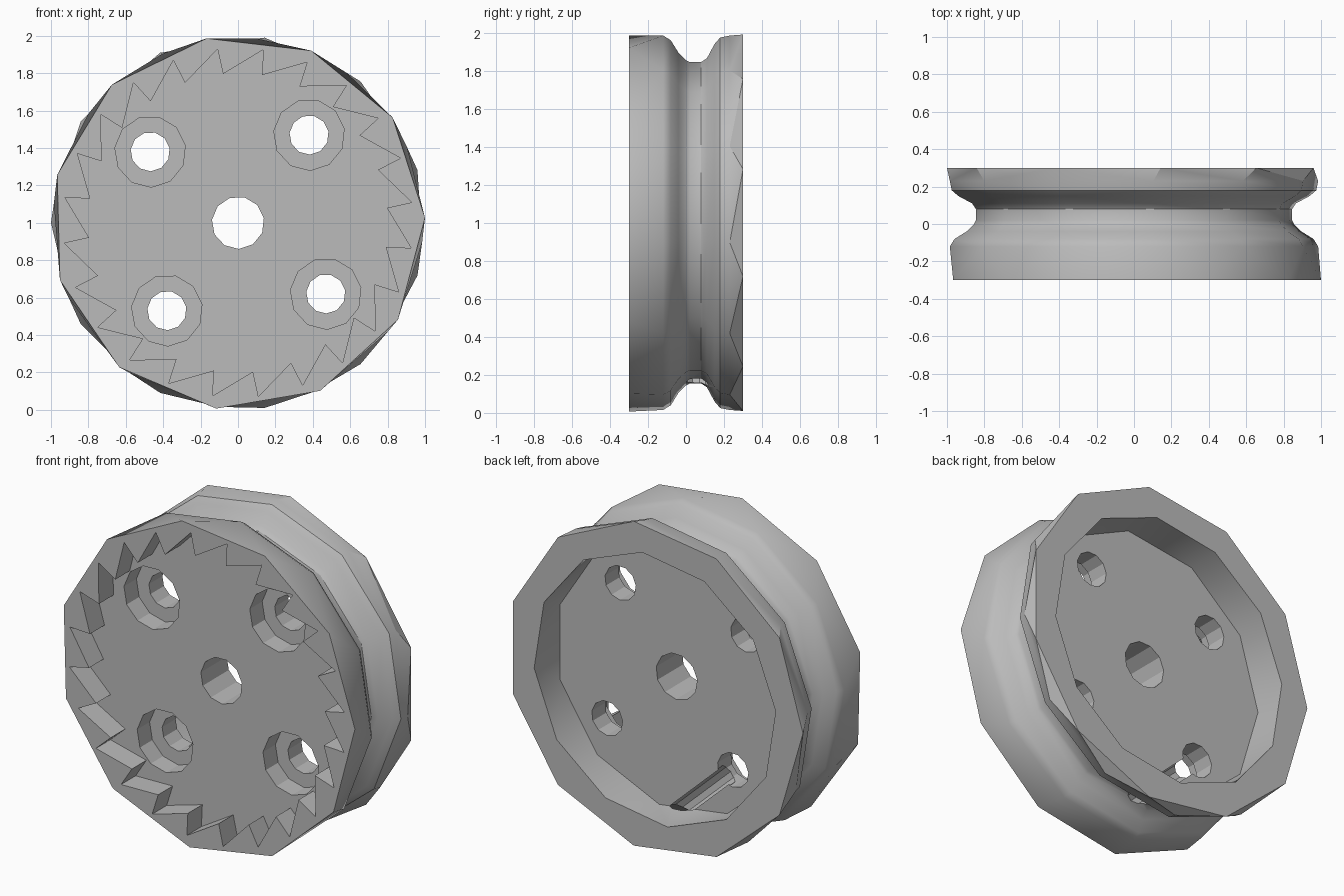
import bpy, bmesh
from math import sin, cos, pi, radians, degrees
from mathutils import Vector

if "Cube" in bpy.data.objects:
    bpy.data.objects.remove(bpy.data.objects["Cube"])

grey = bpy.data.materials.new("plain_grey")
grey.use_nodes = True
grey.diffuse_color = (0.5, 0.5, 0.5, 1)
grey.node_tree.nodes["Principled BSDF"].inputs["Base Color"].default_value = (0.5, 0.5, 0.5, 1)


def ring(y, radius, sides, start, cx=0, cz=0):
    """Regular polygon around the wheel axis; start is its first corner in degrees."""
    return [(cx + radius * cos(radians(start) + 2 * pi * i / sides), y,
             1 + cz + radius * sin(radians(start) + 2 * pi * i / sides)) for i in range(sides)]


def stitch(bm, a, b):
    """Skin two rings; unequal counts are joined by triangles."""
    n, m = len(a), len(b)
    if n == m:
        for i in range(n):
            bm.faces.new((a[i], a[(i + 1) % n], b[(i + 1) % n], b[i]))
        return
    i = j = 0
    while i < n or j < m:
        p, q = a[i % n], b[j % m]
        step_a, step_b = a[(i + 1) % n], b[(j + 1) % m]
        if j == m or (i < n and (step_a.co - q.co).length < (step_b.co - p.co).length):
            bm.faces.new((p, step_a, q))
            i += 1
        else:
            bm.faces.new((p, step_b, q))
            j += 1


def loft(name, rings):
    """Closed solid through a list of rings."""
    bm = bmesh.new()
    loops = [[bm.verts.new(co) for co in r] for r in rings]
    for a, b in zip(loops, loops[1:]):
        stitch(bm, a, b)
    bm.faces.new(loops[0])
    bm.faces.new(loops[-1])
    bmesh.ops.recalc_face_normals(bm, faces=bm.faces[:])
    mesh = bpy.data.meshes.new(name)
    bm.to_mesh(mesh)
    bm.free()
    obj = bpy.data.objects.new(name, mesh)
    bpy.context.collection.objects.link(obj)
    mesh.materials.append(grey)
    return obj


def bore(name, y0, y1, radius, x=0, z=0, sides=11):
    return loft(name, [ring(y0, radius, sides, 10, x, z), ring(y1, radius, sides, 10, x, z)])


# Wheel body with a rounded rope groove
groove = [(-0.12, 0.99), (-0.08, 0.965), (-0.04, 0.90), (0.0, 0.86), (0.02, 0.85), (0.08, 0.85),
          (0.11, 0.87), (0.15, 0.945), (0.18, 0.98), (0.23, 0.99)]
wheel = loft("pulley_wheel", [ring(-0.3, 1, 11, 1.5)]
             + [ring(y, r, 12, -6) for y, r in groove] + [ring(0.3, 1, 11, -16.36)])

# Saw-toothed recess in the front
teeth = 24
saw = []
for i in range(teeth):
    angle = radians(6.7) + 2 * pi * i / teeth
    for r, a in ((0.80, angle - 0.017), (0.935, angle)):
        saw.append((r * cos(a), 1 + r * sin(a)))
cutters = [loft("ratchet_recess", [[(x, y, z) for x, z in saw] for y in (-0.4, -0.16)])]

# Back pocket, axle hole and four counterbored bolt holes
cutters.append(loft("back_pocket", [ring(0.09, 0.82, 11, -16.36), ring(0.3, 0.82, 12, -6),
                                    ring(0.4, 0.82, 12, -6)]))
cutters.append(bore("axle_hole", -0.5, 0.5, 0.14))
for k in range(4):
    a = radians(51 + 90 * k)
    x, z = 0.604 * cos(a), 0.604 * sin(a)
    cutters.append(bore("bolt_hole", -0.5, 0.5, 0.105, x, z))
    cutters.append(bore("counterbore", -0.4, -0.04, 0.19, x, z))

# Rope tunnel from one bolt hole out to the groove
start, end = Vector((-0.38, 0.06, 0.53)), Vector((0.1, 0.06, 0.08))
tunnel = loft("rope_tunnel", [ring(-0.5, 0.06, 10, 0, 0, -1), ring(0.5, 0.06, 10, 0, 0, -1)])
path = end - start
for v in tunnel.data.vertices:
    v.co.y *= path.length
turn = Vector((0, 1, 0)).rotation_difference(path.normalized())
tunnel.data.transform(turn.to_matrix().to_4x4())
for v in tunnel.data.vertices:
    v.co += (start + end) / 2
cutters.append(tunnel)

# Carve the body and discard the cutters
for cutter in cutters:
    mod = wheel.modifiers.new(cutter.name, "BOOLEAN")
    mod.operation, mod.solver, mod.object = "DIFFERENCE", "EXACT", cutter
bpy.context.view_layer.update()
carved = bpy.data.meshes.new_from_object(wheel.evaluated_get(bpy.context.evaluated_depsgraph_get()))
wheel.modifiers.clear()
wheel.data = carved
carved.name = "pulley_wheel"
for cutter in cutters:
    bpy.data.objects.remove(cutter)

# Smooth groove, crisp edges
for o in bpy.context.selected_objects:
    o.select_set(False)
bpy.context.view_layer.objects.active = wheel
wheel.select_set(True)
bpy.ops.object.shade_smooth_by_angle(angle=radians(32))
